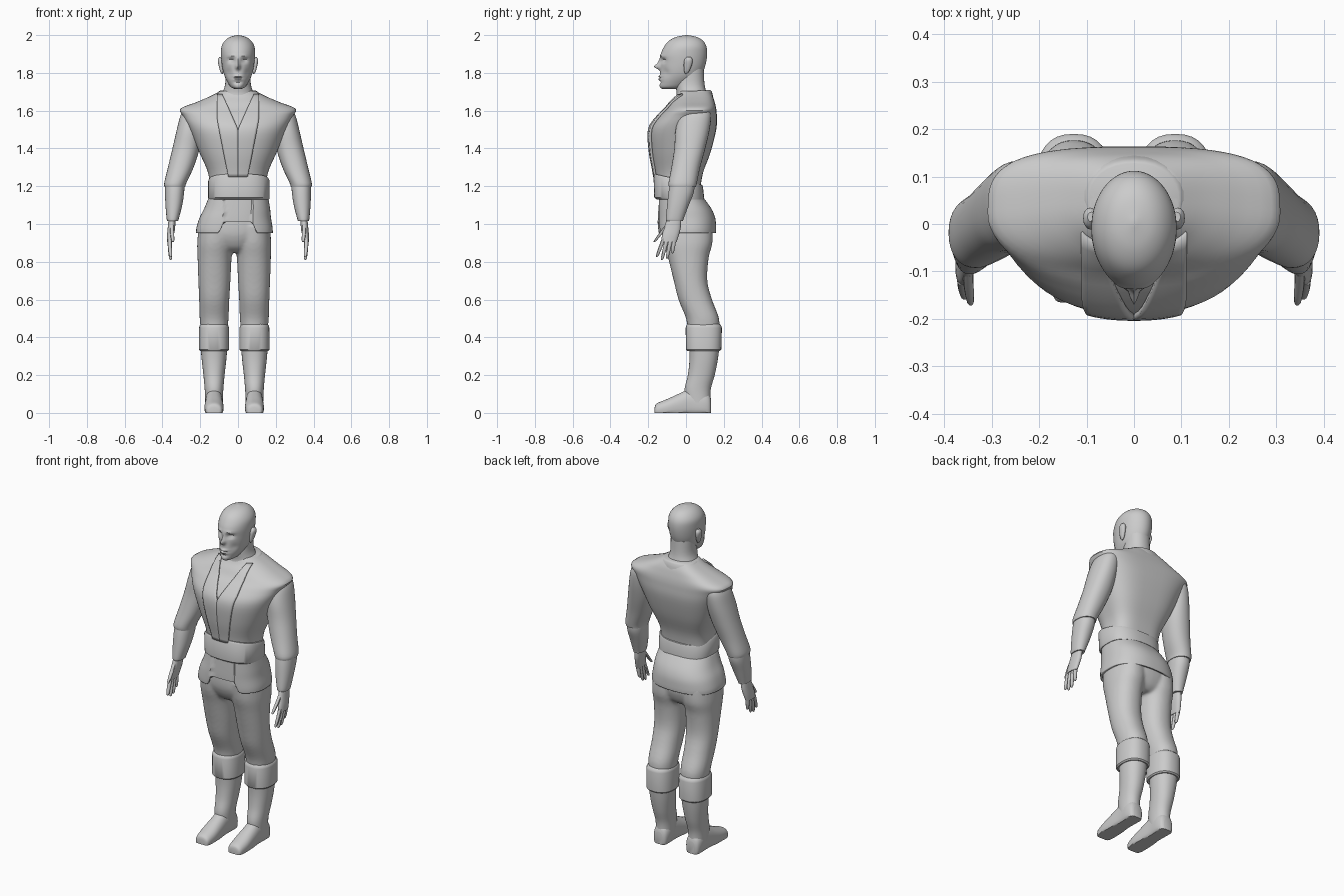
import bpy, bmesh, math
from mathutils import Vector
from mathutils.bvhtree import BVHTree

grey = bpy.data.materials.new("plain_grey")
grey.diffuse_color = (0.6, 0.6, 0.6, 1)
HIP = -0.02   # lower body stands slightly to one side


def make(name, verts, faces, angle=40):
    mesh = bpy.data.meshes.new(name)
    mesh.from_pydata(verts, [], faces)
    bm = bmesh.new()
    bm.from_mesh(mesh)
    bmesh.ops.recalc_face_normals(bm, faces=bm.faces)
    bm.to_mesh(mesh)
    bm.free()
    mesh.materials.append(grey)
    ob = bpy.data.objects.new(name, mesh)
    bpy.context.collection.objects.link(ob)
    bpy.ops.object.select_all(action='DESELECT')
    ob.select_set(True)
    bpy.context.view_layer.objects.active = ob
    bpy.ops.object.shade_smooth_by_angle(angle=math.radians(angle))
    return ob


def spline(rings, steps):
    """Catmull-Rom interpolation between cross-sections."""
    out = []
    for i in range(len(rings) - 1):
        p = [rings[max(0, min(len(rings) - 1, i + k))] for k in (-1, 0, 1, 2)]
        for s in range(steps):
            t = s / steps
            out.append([0.5 * (2 * b + (c - a) * t + (2 * a - 5 * b + 4 * c - d) * t * t
                               + (3 * b - a - 3 * c + d) * t ** 3) for a, b, c, d in zip(*p)])
    return out + [rings[-1]]


def loft(name, rings, n=32, steps=4, ef=2.2, eb=2.2, tilt=None, side=1, dx=0,
         along_y=False, cap=True, warp=None):
    """Rings are (height, x0, x1, front, back); ef and eb square off front and back."""
    rows = spline(rings, steps) if steps > 1 else rings
    verts = []
    for j, (h, x0, x1, f, b) in enumerate(rows):
        for i in range(n):
            t = 2 * math.pi * i / n
            c, s = math.cos(t), math.sin(t)
            e = 2 / (ef if s < 0 else eb)
            x = (x0 + x1) / 2 + (x1 - x0) / 2 * math.copysign(abs(c) ** e, c)
            y = (f + b) / 2 + (b - f) / 2 * math.copysign(abs(s) ** e, s)
            z = h + (tilt[j] * (y - f) if tilt else 0)
            v = (x * side + dx, h, max(0, y)) if along_y else (x * side + dx, y, z)
            verts.append(warp(*v) if warp else v)
    faces = [(j * n + i, j * n + (i + 1) % n, (j + 1) * n + (i + 1) % n, (j + 1) * n + i)
             for j in range(len(rows) - 1) for i in range(n)]
    if cap:
        faces += [tuple(range(n)), tuple(range(len(verts) - n, len(verts)))]
    return make(name, verts, faces)


def sym(rings):
    return [(z, -w, w, f, b) for z, w, f, b in rings]


# head with modelled face
def face(x, y, z):
    if y < -0.02:
        for px, pz, sx, sz, amp in (
                (0, 1.833, .011, .014, -.034), (0, 1.858, .009, .018, -.012),
                (.036, 1.866, .017, .010, .016), (-.036, 1.866, .017, .010, .016),
                (.03, 1.888, .026, .008, -.006), (-.03, 1.888, .026, .008, -.006),
                (0, 1.781, .022, .006, -.009), (0, 1.766, .020, .006, -.008),
                (0, 1.774, .026, .003, .005), (0, 1.75, .022, .008, .007),
                (.05, 1.80, .016, .022, .008), (-.05, 1.80, .016, .022, .008)):
            y += amp * math.exp(-((x - px) / sx) ** 2 - ((z - pz) / sz) ** 2)
    return x, y, z


loft("head", sym([(1.715, .018, -.125, -.03), (1.725, .038, -.138, 0), (1.75, .055, -.14, .04),
                  (1.78, .07, -.138, .075), (1.81, .079, -.136, .092), (1.85, .086, -.134, .105),
                  (1.9, .09, -.133, .112), (1.94, .087, -.115, .108), (1.97, .07, -.09, .09),
                  (1.99, .043, -.052, .058), (2.0, .004, -.002, .008)]),
     n=80, steps=5, ef=2, eb=2, warp=face)
loft("neck", sym([(1.65, .105, -.06, .12), (1.69, .085, -.05, .11),
                  (1.74, .068, -.055, .098), (1.82, .066, -.05, .094)]))
for s in (1, -1):
    loft("ear", [(1.795, .08, .086, -.004, .006), (1.81, .077, .095, -.01, .018),
                 (1.845, .078, .104, -.012, .032), (1.87, .078, .107, -.008, .034),
                 (1.885, .082, .098, .005, .025)], n=16, side=s)

# sleeveless vest
vest = loft("vest", sym([(1.18, .15, -.155, .075), (1.27, .158, -.165, .09), (1.38, .205, -.185, .13),
                         (1.5, .255, -.19, .16), (1.57, .29, -.145, .163), (1.61, .305, -.105, .16),
                         (1.645, .22, -.08, .152), (1.675, .15, -.055, .142), (1.705, .092, -.04, .125)]),
            n=64, ef=2.2, eb=3.2)

# crossed lapels laid on the vest front
bm = bmesh.new()
bm.from_mesh(vest.data)
tree = BVHTree.FromBMesh(bm)
bm.free()
for s in (1, -1):
    rows, cols = 24, 8
    verts = []
    for j in range(rows + 1):
        z = 1.25 + .435 * j / rows
        outer = .05 + .06 * min(1, (z - 1.25) / .3)
        inner = max(0, (z - 1.5) / .19) * .085
        for i in range(cols + 1):
            x = s * (inner + (outer - inner) * i / cols)
            hit = tree.ray_cast(Vector((x, -1, z)), Vector((0, 1, 0)))[0]
            verts.append((x, (hit.y if hit else -.03) - .006, z))
    w = cols + 1
    lapel = make("lapel", verts, [(j * w + i, j * w + i + 1, (j + 1) * w + i + 1, (j + 1) * w + i)
                                  for j in range(rows) for i in range(cols)])
    m = lapel.modifiers.new("thickness", 'SOLIDIFY')
    m.thickness, m.offset = .012, 0

# collar band round the back of the neck
loft("collar", sym([(1.655, .125, -.05, .145), (1.69, .108, -.035, .137), (1.7, .095, -.03, .128)]),
     steps=2, tilt=[.06] * 5)

# belt, lower at the back
loft("belt", [(1.13, -.155, .165, -.155, .096), (1.14, -.158, .168, -.168, .096),
              (1.255, -.158, .168, -.172, .09), (1.265, -.152, .162, -.166, .086)],
     n=48, steps=1, ef=2.6, eb=2.6, tilt=[0, 0, -.23, -.23])


# skirt with a short centre flap
def flap(x, y, z):
    if y < 0 and abs(x) < .1:
        if z < 1.01:
            z += (1.01 - z) * min(1, (.1 - abs(x)) / .025)
        if abs(x) < .072:
            y += .009
    return x, y, z


skirt = loft("skirt", [(.953, -.222, .184, -.15, .158), (.98, -.22, .183, -.152, .159),
                       (1.03, -.205, .175, -.153, .155), (1.08, -.18, .17, -.152, .135),
                       (1.14, -.155, .16, -.15, .092)],
             n=96, ef=2.7, eb=2.4, cap=False, warp=flap)
m = skirt.modifiers.new("thickness", 'SOLIDIFY')
m.thickness, m.offset = .012, -1

# trousers: hips and both legs fused into one surface
parts = [loft("trousers", [(.85, HIP - .06, HIP + .06, -.06, .09), (.88, HIP - .15, HIP + .15, -.1, .12),
                           (.95, HIP - .19, HIP + .19, -.13, .14), (1.05, HIP - .175, HIP + .175, -.13, .13)])]
for s in (1, -1):
    parts.append(loft("leg", [(.99, .005, .188, -.128, .14), (.9, .005, .196, -.118, .14),
                              (.82, .014, .194, -.095, .12), (.7, .02, .19, -.065, .113),
                              (.6, .026, .186, -.04, .138), (.5, .03, .183, 0, .175),
                              (.43, .036, .175, .01, .175)], side=s, dx=HIP))
bpy.ops.object.select_all(action='DESELECT')
for p in parts:
    p.select_set(True)
bpy.context.view_layer.objects.active = parts[0]
bpy.ops.object.join()
m = parts[0].modifiers.new("fuse", 'REMESH')
m.mode, m.voxel_size, m.use_smooth_shade = 'VOXEL', .009, True
m = parts[0].modifiers.new("soften", 'SMOOTH')
m.iterations = 6

for s in (1, -1):
    # boots
    def boot(name, rings, **kw):
        loft(name, [(h, .107 - w, .107 + w, f, b) for h, w, f, b in rings], side=s, dx=HIP, **kw)
    boot("boot_cuff", [(.328, .074, .006, .18), (.335, .08, 0, .187), (.45, .079, -.002, .19),
                       (.463, .076, .002, .186), (.472, .066, .01, .176)], steps=1, ef=2.4, eb=2.4)
    boot("boot_shaft", [(.04, .046, .005, .13), (.12, .049, -.008, .13), (.2, .056, .01, .152),
                        (.28, .065, .018, .168), (.36, .072, .016, .178)])
    boot("boot_foot", [(-.166, .026, -.01, .03), (-.155, .042, -.02, .05), (-.1, .05, -.02, .073),
                       (-.03, .048, -.02, .105), (.03, .045, -.02, .13), (.09, .047, -.02, .12),
                       (.122, .04, -.02, .1), (.133, .025, -.01, .07)], along_y=True, ef=2.8)

    # arms
    loft("sleeve", [(1.625, .2, .27, .02, .11), (1.58, .185, .302, -.03, .132), (1.5, .188, .324, -.055, .125),
                    (1.4, .203, .347, -.062, .102), (1.3, .235, .371, -.077, .075),
                    (1.22, .272, .39, -.092, .058), (1.195, .28, .389, -.09, .052)], side=s)
    loft("forearm", [(1.23, .282, .384, -.08, .045), (1.17, .285, .386, -.092, .042),
                     (1.1, .295, .384, -.1, .015), (1.03, .313, .378, -.106, -.012),
                     (1.015, .318, .374, -.104, -.016)], side=s)
    # hand with four fingers and a thumb
    loft("palm", [(1.03, .33, .367, -.1, -.025), (.98, .333, .372, -.116, -.028),
                  (.94, .34, .376, -.127, -.038), (.905, .348, .377, -.13, -.05)], n=20, side=s)
    fingers = [(-.119, .92, -.155, .825), (-.1, .92, -.128, .81), (-.08, .92, -.101, .817),
               (-.06, .93, -.072, .845), (-.1, .995, -.168, .905)]
    for k, (y0, z0, y1, z1) in enumerate(fingers):
        rings = []
        for t, r in ((0, .011), (.45, .0105), (.9, .008), (1, .003)):
            x = (.362 if k < 4 else .35) - .006 * t * t
            y, z = y0 + (y1 - y0) * t, z0 + (z1 - z0) * t
            rings.append((z, x - r, x + r, y - r, y + r))
        loft("finger" if k < 4 else "thumb", rings, n=10, steps=2, side=s)
